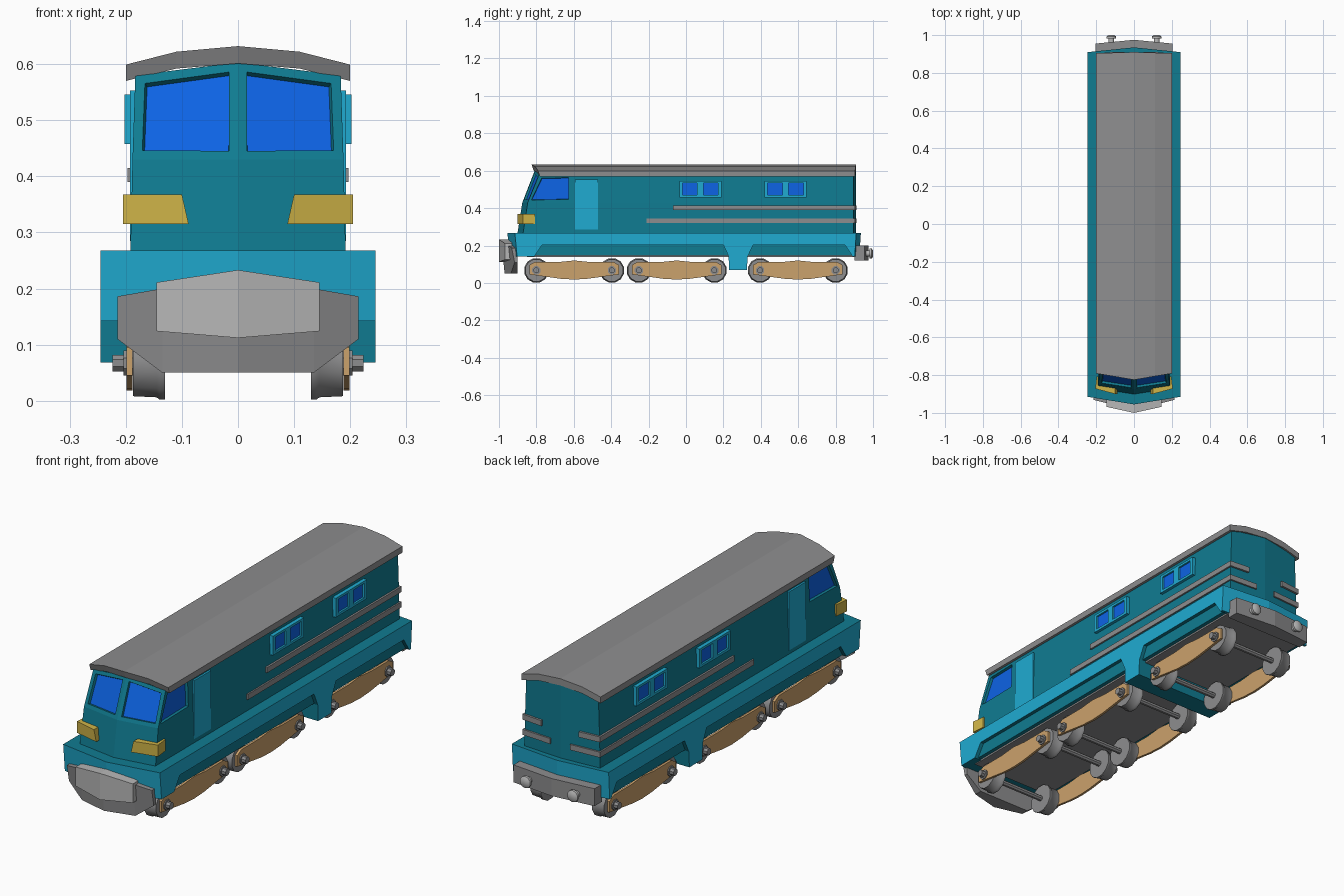
import bpy, bmesh, math

if "Cube" in bpy.data.objects:
    bpy.data.objects.remove(bpy.data.objects["Cube"])


def material(name, rgb):
    m = bpy.data.materials.new(name)
    m.diffuse_color = (*rgb, 1)
    m.use_nodes = True
    m.node_tree.nodes["Principled BSDF"].inputs["Base Color"].default_value = m.diffuse_color
    return m


TEAL = material("dark teal", (0.005, 0.2, 0.285))
CYAN = material("light teal", (0.014, 0.41, 0.64))
GREY = material("grey", (0.27, 0.27, 0.275))
PALE = material("pale grey", (0.47, 0.47, 0.47))
GOLD = material("lamp gold", (0.63, 0.46, 0.065))
TAN = material("tan", (0.6, 0.36, 0.15))
BLUE = material("window blue", (0.004, 0.125, 0.78))


def finish(bm, name, mats, smooth=False):
    me = bpy.data.meshes.new(name)
    bm.to_mesh(me)
    bm.free()
    for m in mats:
        me.materials.append(m)
    if smooth:
        me.polygons.foreach_set("use_smooth", [True] * len(me.polygons))
        me.set_sharp_from_angle(angle=math.radians(40))
    ob = bpy.data.objects.new(name, me)
    bpy.context.collection.objects.link(ob)
    return ob


def skin(rings):
    """Closed bmesh skinned over matching rings of points."""
    bm = bmesh.new()
    vs = [[bm.verts.new(p) for p in r] for r in rings]
    n = len(rings[0])
    for a, b in zip(vs, vs[1:]):
        for i in range(n):
            j = (i + 1) % n
            bm.faces.new((a[i], a[j], b[j], b[i]))
    bm.faces.new(vs[0])
    bm.faces.new(vs[-1])
    bmesh.ops.recalc_face_normals(bm, faces=bm.faces[:])
    bm.normal_update()
    return bm


def loft(name, rings, mat, smooth=False):
    return finish(skin(rings), name, [mat], smooth)


def box(name, x0, x1, y0, y1, z0, z1, mat):
    return loft(name, [[(x0, y0, z), (x1, y0, z), (x1, y1, z), (x0, y1, z)] for z in (z0, z1)], mat)


def turned(name, axis, centre, steps, mat, sides=12):
    """Round part along x or y from (position, radius) steps."""
    rings = []
    for t, r in steps:
        ring = []
        for k in range(sides):
            a = 2 * math.pi * (k + 0.5) / sides
            u, z = centre[0] + r * math.cos(a), centre[1] + r * math.sin(a)
            ring.append((t, u, z) if axis == "x" else (u, t, z))
        rings.append(ring)
    return loft(name, rings, mat, True)


def strip(name, s, outer, inner, z0, z1, mat, slant=0):
    """Band following a plan path, mirrored by s; slant tilts the last end."""
    rings = []
    for i, (o, p) in enumerate(zip(outer, inner)):
        d = slant if i == len(outer) - 1 else 0
        rings.append([(s * (o[0] + d), o[1], z1), (s * o[0], o[1], z0),
                      (s * p[0], p[1], z0), (s * (p[0] + d), p[1], z1)])
    return loft(name, rings, mat)


def mirrored(half):
    """Mirror stations (x, ...) given from outside to the centre."""
    return [(-h[0], *h[1:]) for h in half] + [h for h in reversed(half) if h[0] > 0]


# Skirt: arched side profile with slightly pointed ends
def skirt_ring(x):
    v = 1 - abs(x) / 0.245
    f, b = -0.915 - 0.04 * v, 0.91 + 0.025 * v
    prof = [(f, 0.268), (f + 0.012, 0.142), (-0.81, 0.142), (-0.77, 0.203), (0.2, 0.203), (0.228, 0.142),
            (0.23, 0.068), (0.325, 0.068), (0.33, 0.142), (0.36, 0.203), (0.85, 0.203), (0.89, 0.142),
            (b - 0.008, 0.142), (b, 0.268)]
    return [(x, y, z) for y, z in prof]


bm = skin([skirt_ring(x) for x in (-0.245, 0, 0.245)])
for f in bm.faces:
    end = abs(f.calc_center_median().y) > 0.895 and abs(f.normal.y) > 0.8
    f.material_index = 1 if end or abs(f.normal.x) > 0.9 else 0
finish(bm, "skirt", [TEAL, CYAN])
for y0, y1 in ((-0.85, 0.228), (0.33, 0.9)):
    box("arch_panel", -0.228, 0.228, y0, y1, 0.146, 0.21, TEAL)
    box("underframe", -0.21, 0.21, y0, y1, 0.138, 0.15, GREY)

# Body: three levels, with cab windows as recessed inset faces
rings = []
for z, zc, w, fc, fw in ((0.26, 0.26, 0.192, -0.902, -0.872), (0.43, 0.43, 0.188, -0.875, -0.846),
                         (0.58, 0.603, 0.183, -0.808, -0.785)):
    half = [(w, fw, z), (w, -0.61, z), (w, 0.895, z)]
    rings.append([(0, fc, zc)] + half + [(0, 0.908, zc)] + [(-x, y, q) for x, y, q in reversed(half)])
bm = skin(rings)
panes = [f for f in bm.faces if len(f.verts) == 4 and f.calc_center_median().z > 0.45
         and f.calc_center_median().y < -0.65]
bmesh.ops.inset_individual(bm, faces=panes, thickness=0.024, depth=0)
bmesh.ops.inset_individual(bm, faces=panes, thickness=0.003, depth=-0.012)
for f in panes:
    f.material_index = 1
finish(bm, "body", [TEAL, BLUE])

# Roof
roof = mirrored([(0.2, 0.599, 0.57), (0.11, 0.622, 0.592), (0, 0.632, 0.601)])
loft("roof", [[(x, -0.825 + 0.17 * abs(x), t), (x, 0.91 - 0.03 * abs(x), t),
               (x, 0.91 - 0.03 * abs(x), b), (x, -0.815 + 0.17 * abs(x), b)] for x, t, b in roof], GREY)

# Front plough and its pale centre block
plough = mirrored([(0.215, 0.186, 0.11), (0.135, 0.2, 0.05), (0, 0.205, 0.05)])
loft("plough", [[(x, -0.985 + 0.25 * abs(x), t), (x, -0.9, t), (x, -0.9, b),
                 (x, -0.97 + 0.25 * abs(x), b)] for x, t, b in plough], GREY)
block = mirrored([(0.145, 0.211, 0.124), (0, 0.233, 0.112)])
loft("plough_block", [[(x, -1 + 0.22 * abs(x), t), (x, -0.93, t), (x, -0.93, b),
                       (x, -1 + 0.22 * abs(x), b)] for x, t, b in block], PALE)

# Rear beam
beam = mirrored([(0.205, 0.955), (0, 0.975)])
loft("rear_beam", [[(x, 0.9, 0.2), (x, y, 0.2), (x, y, 0.12), (x, 0.9, 0.12)] for x, y in beam], GREY)

for s in (-1, 1):
    # Buffers
    turned("buffer", "y", (s * 0.12, 0.157),
           [(0.95, 0.016), (0.982, 0.016), (0.982, 0.027), (0.993, 0.027), (1.0, 0.016)], PALE, 10)
    # Headlights wrapped round the front corners
    strip("headlight", s, [(0.198, -0.808), (0.205, -0.872), (0.088, -0.9)],
          [(0.18, -0.808), (0.18, -0.85), (0.088, -0.865)], 0.315, 0.368, GOLD, 0.012)
    # Trim stripes along the side and round the back corner
    for y0, xe, z0 in ((-0.07, 0.095, 0.39), (-0.21, 0.05, 0.32)):
        strip("trim_stripe", s, [(0.197, y0), (0.197, 0.903), (xe, 0.912)],
              [(0.18, y0), (0.18, 0.885), (xe, 0.89)], z0, z0 + 0.025, GREY)
    # Door
    box("door", s * 0.17, s * 0.1925, -0.593, -0.47, 0.285, 0.553, CYAN)
    # Side windows: frame bars around recessed glass
    for y in (-0.035, 0.42):
        box("side_glass", s * 0.17, s * 0.193, y + 0.005, y + 0.22, 0.462, 0.54, BLUE)
        for a, b in ((0, 0.017), (0.095, 0.128), (0.207, 0.225)):
            box("window_post", s * 0.17, s * 0.202, y + a, y + b, 0.458, 0.546, CYAN)
        for a, b in ((0.458, 0.47), (0.535, 0.546)):
            box("window_rail", s * 0.17, s * 0.2015, y, y + 0.225, a, b, CYAN)

# Bogies: side frames, wheels, axle ends and axles
FRAME = [(-0.24, 0.045), (-0.24, 0.095), (-0.21, 0.112), (-0.08, 0.112), (0, 0.12), (0.08, 0.112), (0.21, 0.112),
         (0.24, 0.095), (0.24, 0.045), (0.2, 0.04), (0.07, 0.022), (0, 0.018), (-0.07, 0.022), (-0.2, 0.04)]
for yb in (-0.598, -0.05, 0.598):
    for s in (-1, 1):
        loft("bogie_frame", [[(s * x, yb + y, z) for y, z in FRAME] for x in (0.188, 0.199)], TAN)
    for yw in (yb - 0.202, yb + 0.202):
        c = (yw, 0.067)
        turned("axle", "x", c, [(-0.15, 0.013), (0.15, 0.013)], GREY, 8)
        for s in (-1, 1):
            turned("wheel", "x", c, [(s * 0.13, 0.067), (s * 0.14, 0.067), (s * 0.145, 0.063),
                                     (s * 0.187, 0.061)], GREY)
            turned("axle_end", "x", c, [(s * 0.18, 0.024), (s * 0.204, 0.024), (s * 0.204, 0.016),
                                        (s * 0.224, 0.016)], GREY, 8)
